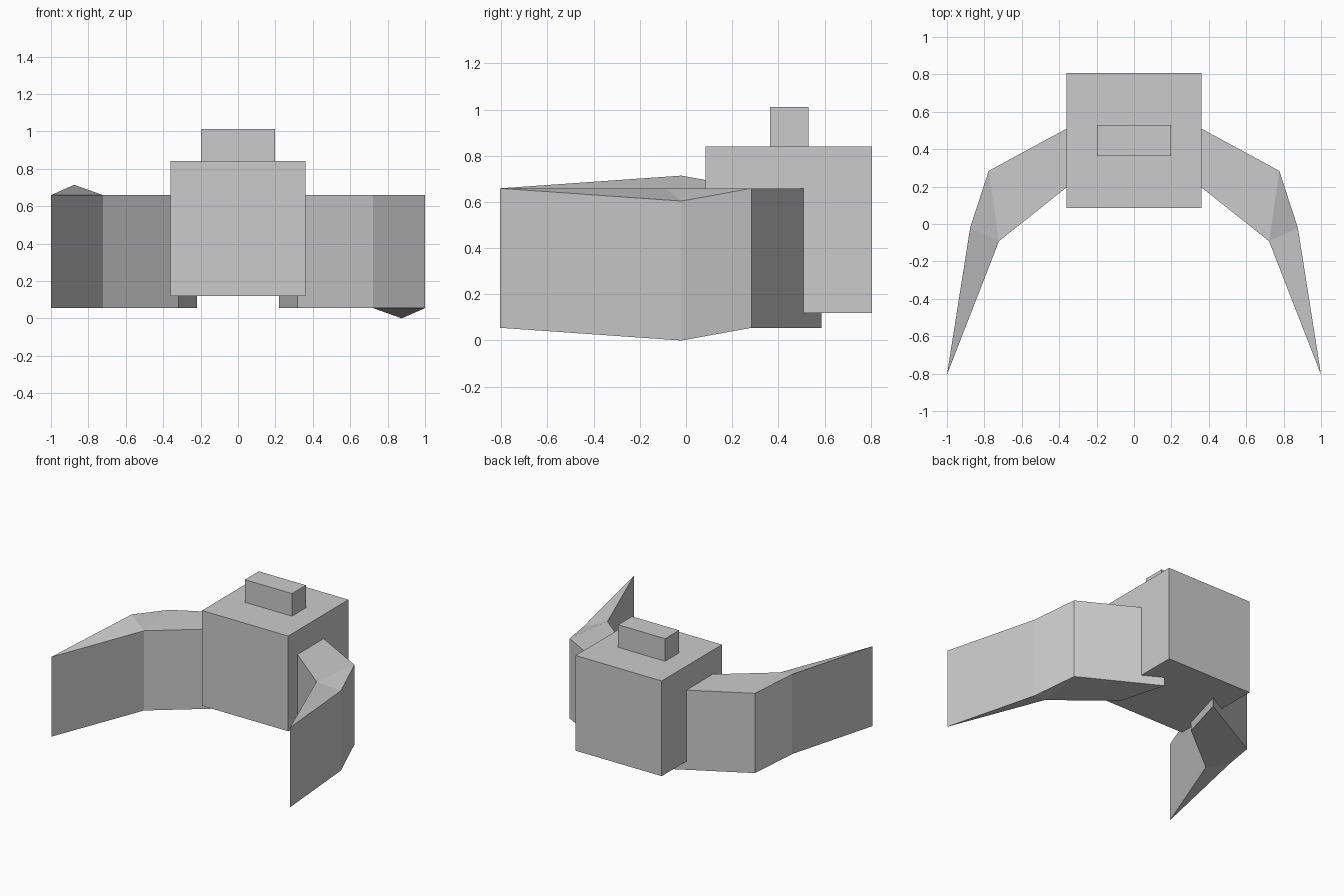
import bpy
import bmesh

if "Cube" in bpy.data.objects:
    bpy.data.objects.remove(bpy.data.objects["Cube"])


def box(name, x, y, z):
    """Axis-aligned box from (min, max) ranges."""
    bpy.ops.mesh.primitive_cube_add(size=1, location=[sum(r) / 2 for r in (x, y, z)])
    ob = bpy.context.object
    ob.name = name
    ob.scale = [r[1] - r[0] for r in (x, y, z)]
    bpy.ops.object.transform_apply(location=False, rotation=False, scale=True)


# Plan outline of the arm: x, y and vertical offset of each corner
OUTLINE = [(0.218, 0.587, 0), (0.777, 0.284, 0), (0.876, -0.02, -0.055),
           (1.0, -0.806, 0), (0.722, -0.092, 0), (0.318, 0.23, 0)]
# Flat panels of the arm's top and bottom: root, elbow, tip
PANELS = [(0, 1, 4, 5), (1, 2, 4), (2, 3, 4)]


def arm(name, side):
    """Bent arm; the left one is mirrored sideways and turned upside down."""
    mid, half = 0.357, 0.302
    bm = bmesh.new()
    layers = [[bm.verts.new((side * x, y, mid + side * dz + h)) for x, y, dz in OUTLINE]
              for h in (-half, half)]
    for layer in layers:
        for panel in PANELS:
            bm.faces.new([layer[i] for i in panel])
    low, high = layers
    n = len(OUTLINE)
    for i in range(n):
        j = (i + 1) % n
        bm.faces.new((low[i], low[j], high[j], high[i]))
    bmesh.ops.recalc_face_normals(bm, faces=bm.faces)
    mesh = bpy.data.meshes.new(name)
    bm.to_mesh(mesh)
    bm.free()
    bpy.context.collection.objects.link(bpy.data.objects.new(name, mesh))


# Main body and the small block on top
box("body", (-0.361, 0.361), (0.085, 0.806), (0.12, 0.841))
box("top_block", (-0.197, 0.197), (0.364, 0.53), (0.841, 1.012))

# Curved side arms
arm("right_arm", 1)
arm("left_arm", -1)
